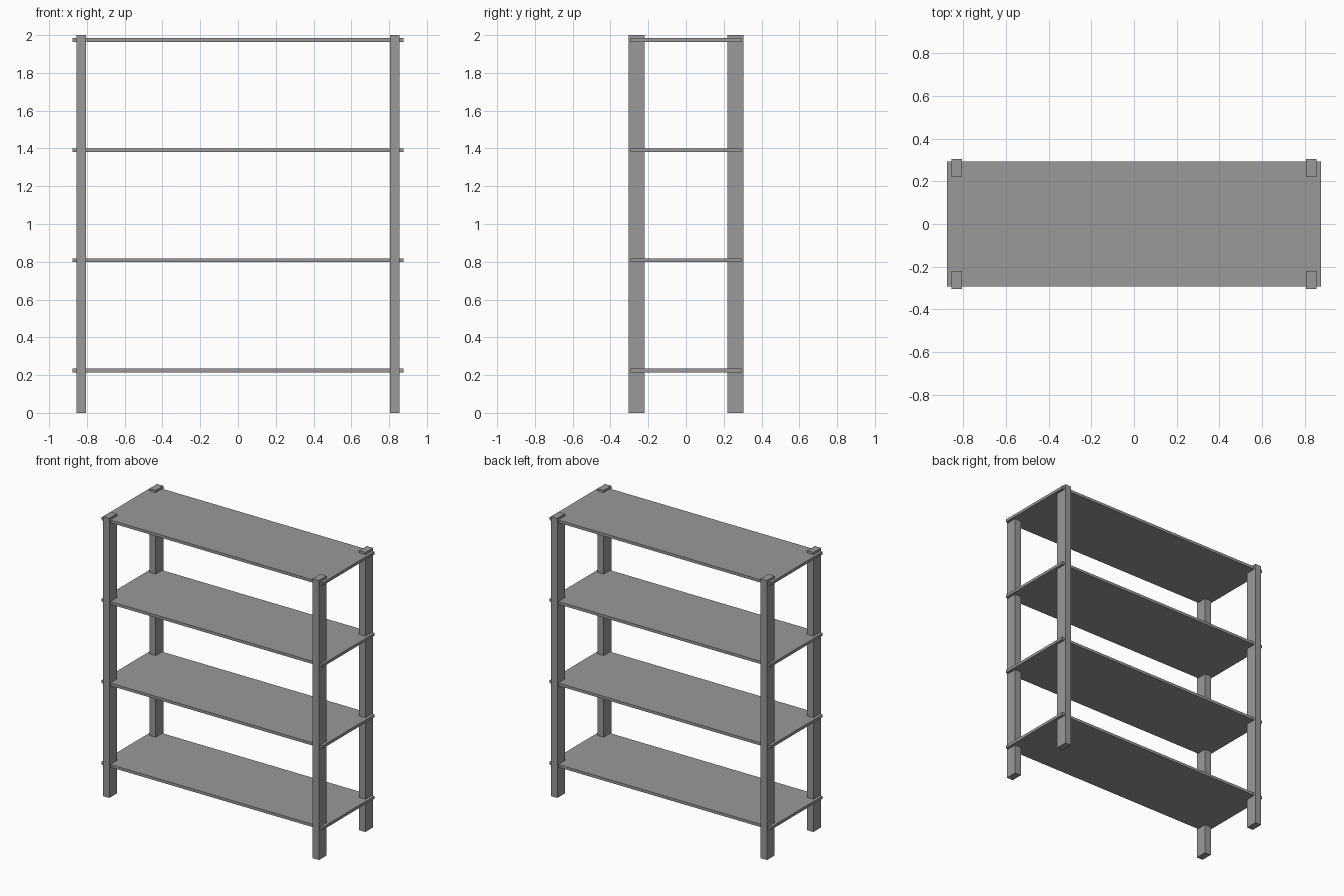
import bpy

# Remove the default cube
if "Cube" in bpy.data.objects:
    bpy.data.objects.remove(bpy.data.objects["Cube"], do_unlink=True)

# Single grey finish
GREY = (0.32, 0.32, 0.32, 1.0)
grey = bpy.data.materials.new("plain_grey")
grey.use_nodes = True
grey.diffuse_color = GREY
grey.node_tree.nodes["Principled BSDF"].inputs["Base Color"].default_value = GREY


def box(name, centre, size):
    """Add a flat-faced box with its scale applied."""
    bpy.ops.mesh.primitive_cube_add(size=1, location=centre)
    obj = bpy.context.object
    obj.name = name
    obj.scale = size
    bpy.ops.object.transform_apply(location=False, rotation=False, scale=True)
    obj.data.materials.append(grey)
    return obj


# Four corner posts
POST_X, POST_Y = 0.83, 0.262
for side, sx in (("right", -1), ("left", 1)):
    for end, sy in (("front", -1), ("back", 1)):
        box(f"{end}_{side}_post", (sx * POST_X, sy * POST_Y, 1.0),
            (0.05, 0.086, 2.0))

# Four evenly spaced shelf boards, projecting past the posts at the sides
LOWEST, SPACING = 0.225, 0.583
for i, level in enumerate(("bottom", "lower", "upper", "top")):
    box(f"{level}_shelf", (0, 0, LOWEST + i * SPACING), (1.75, 0.585, 0.02))
